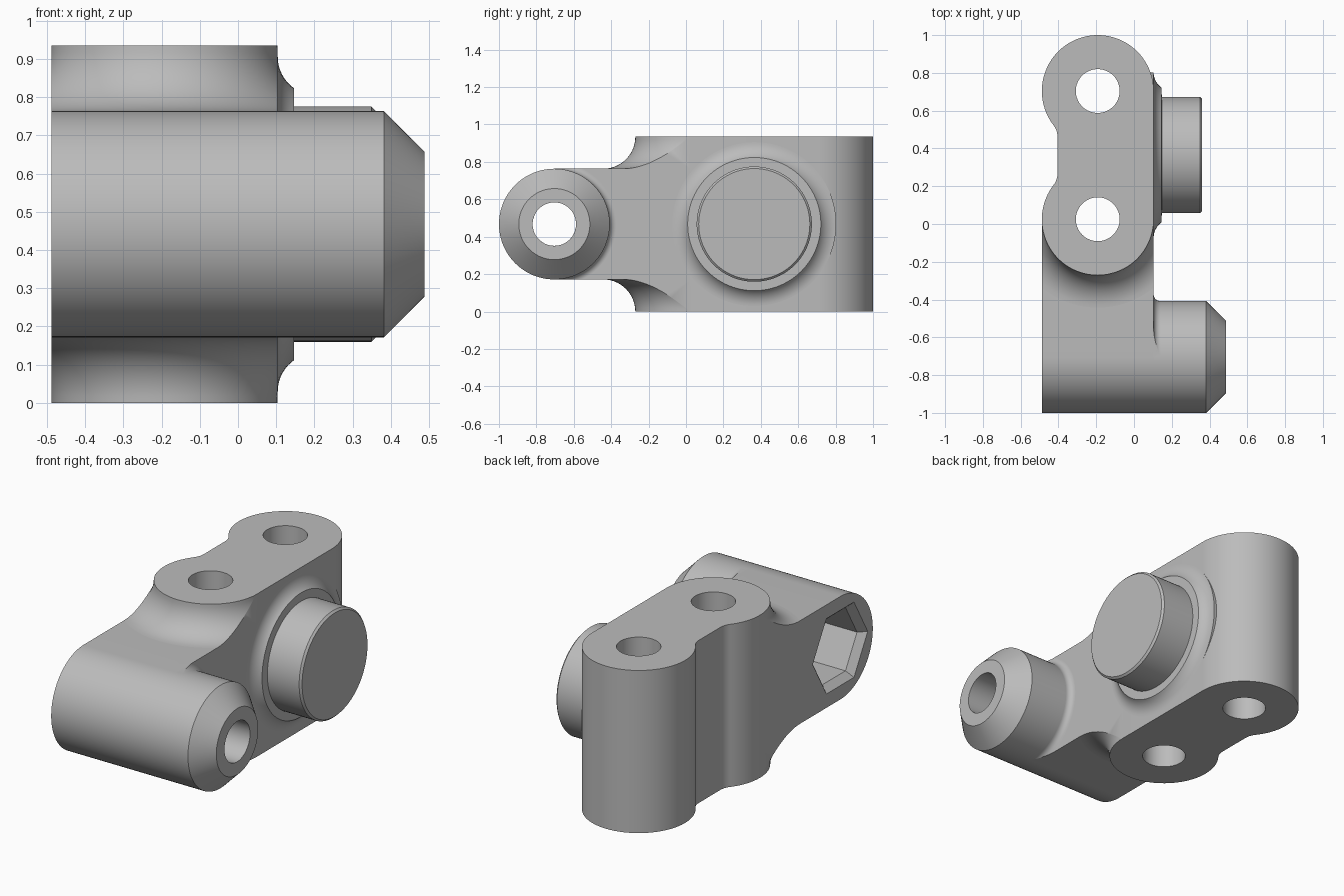
import bpy, bmesh, math
from math import sin, cos, pi
from mathutils import Matrix, Vector

if "Cube" in bpy.data.objects:
    bpy.data.objects.remove(bpy.data.objects["Cube"])

H = 0.935                    # block height
MID = H / 2
R = 0.296                    # boss and barrel radius
BX, Y_REAR, Y_FRONT = -0.192, 0.704, 0.025
LEFT, WALL = BX - R, BX + R  # flat side walls
BARREL_Y = -0.704
BORE = 0.116

steel = bpy.data.materials.new("steel grey")
steel.use_nodes = True
GREY = (0.5, 0.5, 0.5, 1)
steel.diffuse_color = GREY
steel.node_tree.nodes["Principled BSDF"].inputs["Base Color"].default_value = GREY


def finish(name, bm, fix_normals=True):
    if fix_normals:
        bmesh.ops.recalc_face_normals(bm, faces=bm.faces)
    mesh = bpy.data.meshes.new(name)
    bm.to_mesh(mesh)
    bm.free()
    mesh.materials.append(steel)
    ob = bpy.data.objects.new(name, mesh)
    bpy.context.collection.objects.link(ob)
    return ob


def arc(cx, cy, r, a0, a1, n):
    return [(cx + r * cos(a0 + (a1 - a0) * i / n),
             cy + r * sin(a0 + (a1 - a0) * i / n)) for i in range(n + 1)]


def prism(name, outline, lo, hi, axis="Z"):
    """Extrude an outline along Z (x, y points) or X (y, z points)."""
    bm = bmesh.new()
    place = (lambda a, b, h: (a, b, h)) if axis == "Z" else (lambda a, b, h: (h, a, b))
    low, high = [[bm.verts.new(place(a, b, h)) for a, b in outline] for h in (lo, hi)]
    bm.faces.new(low)
    bm.faces.new(high)
    n = len(outline)
    for i in range(n):
        j = (i + 1) % n
        bm.faces.new((low[i], low[j], high[j], high[i]))
    return finish(name, bm)


def lathe(name, profile, cy, segs=96, ring=False):
    """Turn (x, radius) points about an axis along X; ring closes the profile."""
    bm = bmesh.new()
    rows = [[bm.verts.new((x, cy + r * cos(2 * pi * k / segs), MID + r * sin(2 * pi * k / segs)))
             for k in range(segs)] for x, r in profile]
    pairs = list(zip(rows, rows[1:]))
    if ring:
        pairs.append((rows[-1], rows[0]))
    else:
        bm.faces.new(rows[0])
        bm.faces.new(rows[-1])
    for a, b in pairs:
        for k in range(segs):
            m = (k + 1) % segs
            bm.faces.new((a[k], a[m], b[m], b[k]))
    return finish(name, bm)


def half_fillet(name, f, matrix, cols=48, rows=14):
    """Concave fillet round half a boss, trimmed flush with the side walls."""
    bm = bmesh.new()
    grid = []
    for i in range(cols + 1):
        u = R * sin(-pi / 2 + pi * i / cols)
        line = []
        for j in range(rows + 1):
            a = pi / 2 * j / rows
            r = R + f - f * cos(a)
            line.append(bm.verts.new((u, -math.sqrt(max(0, r * r - u * u)), f - f * sin(a))))
        grid.append(line)
    for p, q in zip(grid, grid[1:]):
        for j in range(rows):
            bm.faces.new((p[j], p[j + 1], q[j + 1], q[j]))
    bm.faces.new([bm.verts.new((R, 0, 0))] + grid[-1])
    bm.faces.new(([bm.verts.new((-R, 0, 0))] + grid[0])[::-1])
    bm.transform(matrix)
    return finish(name, bm, False)


def cut(ob, cutters):
    bpy.context.view_layer.objects.active = ob
    for c in cutters:
        mod = ob.modifiers.new("cut", "BOOLEAN")
        mod.operation, mod.solver, mod.object = "DIFFERENCE", "EXACT", c
        bpy.ops.object.modifier_apply(modifier=mod.name)


# Twin boss block with a waisted left side
f = 0.1
neck_x = -0.405
dx = BX - neck_x + f
dy = math.sqrt((R + f) ** 2 - dx ** 2)
tilt = math.atan2(dy, dx)
half = arc(BX, Y_REAR, R, 0, pi + tilt, 60)
half += arc(neck_x - f, Y_REAR - dy, f, tilt, 0, 10)[1:]
outline = half + [(x, Y_REAR + Y_FRONT - y) for x, y in reversed(half)]
block = prism("boss_block", outline, 0, H)

# Barrel body: rounded front running straight back into the block
d_shape = arc(BARREL_Y, MID, R, pi / 2, 3 * pi / 2, 48)
d_shape += [(Y_FRONT, MID - R), (Y_FRONT, MID + R)]
barrel = prism("barrel_body", d_shape, LEFT, WALL, "X")

# Bolt holes, cross bore and hexagonal nut pocket
holes = [prism("hole_cutter", arc(BX, y, BORE, 0, 2 * pi, 64)[:-1], -0.1, H + 0.1)
         for y in (Y_REAR, Y_FRONT)]
bore = prism("bore_cutter", arc(BARREL_Y, MID, BORE, 0, 2 * pi, 64)[:-1], -0.7, 0.7, "X")
pocket = lathe("pocket_cutter", [(LEFT - 0.04, 0.29), (LEFT + 0.04, 0.21), (LEFT + 0.27, 0.21)],
               BARREL_Y, 6)
cut(block, holes)
cut(barrel, [holes[1], bore, pocket])
for c in holes + [bore, pocket]:
    bpy.data.objects.remove(c)

# Tapered barrel nose
lathe("barrel_nose", [(WALL, BORE), (WALL, R), (0.382, R), (0.488, 0.19), (0.488, BORE)],
      BARREL_Y, ring=True)

# Pivot disc on a flared flange
flare = [(0.204 - 0.1 * cos(a), 0.438 - 0.1 * sin(a))
         for a in (math.radians(55) * i / 10 for i in range(11))]
lathe("pivot_disc", [(0.08, 0.438)] + flare
      + [(0.147, 0.308), (0.349, 0.308), (0.36, 0.297)], 0.365)

# Fillets: block to barrel body above and below, nose to side wall
rise = MID - R
half_fillet("upper_fillet", rise, Matrix.Translation((BX, Y_FRONT, MID + R)))
half_fillet("lower_fillet", rise,
            Matrix.Translation((BX, Y_FRONT, MID - R)) @ Matrix.Rotation(pi, 4, "Y"))
turn = Matrix(((0, 0, 1), (0, -1, 0), (1, 0, 0))).to_4x4()
half_fillet("nose_fillet", 0.035, Matrix.Translation((WALL, BARREL_Y, MID)) @ turn)

# Smooth shading with sharp edges kept
bpy.ops.object.select_all(action="DESELECT")
for ob in bpy.context.scene.objects:
    if ob.type == "MESH" and steel.name in ob.data.materials:
        ob.select_set(True)
        bpy.context.view_layer.objects.active = ob
bpy.ops.object.shade_smooth_by_angle(angle=math.radians(30))
